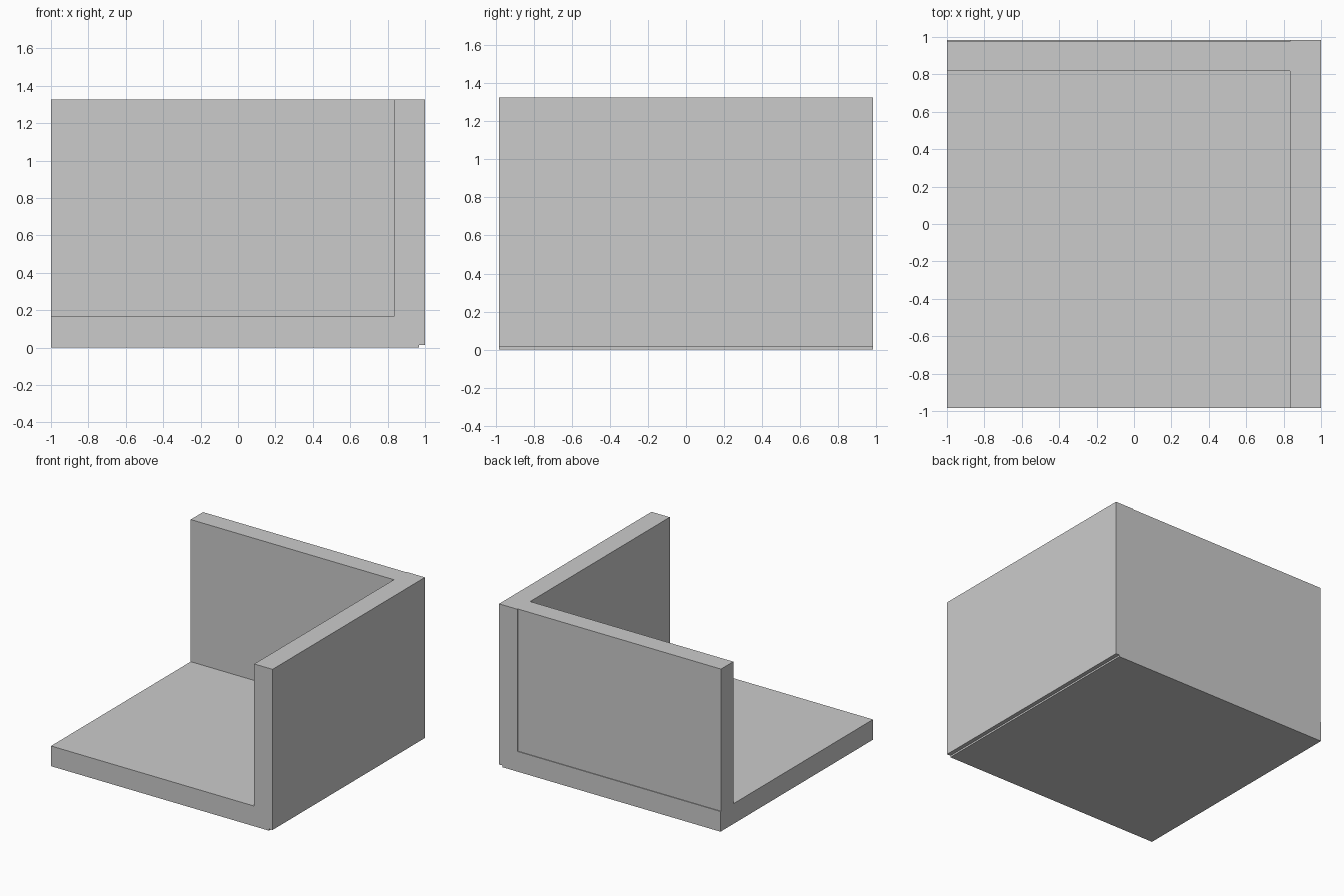
import bpy

if "Cube" in bpy.data.objects:
    bpy.data.objects.remove(bpy.data.objects["Cube"])


def slab(name, x, y, z):
    """Axis-aligned box given its (min, max) range on each axis."""
    ranges = (x, y, z)
    bpy.ops.mesh.primitive_cube_add(size=1, location=[(a + b) / 2 for a, b in ranges])
    obj = bpy.context.object
    obj.name = name
    obj.scale = [b - a for a, b in ranges]
    bpy.ops.object.transform_apply(location=False, rotation=False, scale=True)
    return obj


DEPTH = 0.983    # half depth
TOP = 1.325      # height of the walls
FLOOR_TOP = 0.165
INNER_X = 0.835  # inside face of the right wall

# floor slab, tucked under the right wall
slab("floor", (-1, 0.967), (-DEPTH, DEPTH), (0, FLOOR_TOP))

# right wall, starting slightly above the ground
slab("right_wall", (INNER_X, 1), (-DEPTH, DEPTH), (0.014, TOP))

# back wall, standing on the floor and very slightly recessed
slab("back_wall", (-1, INNER_X), (0.818, 0.977), (FLOOR_TOP, TOP))
